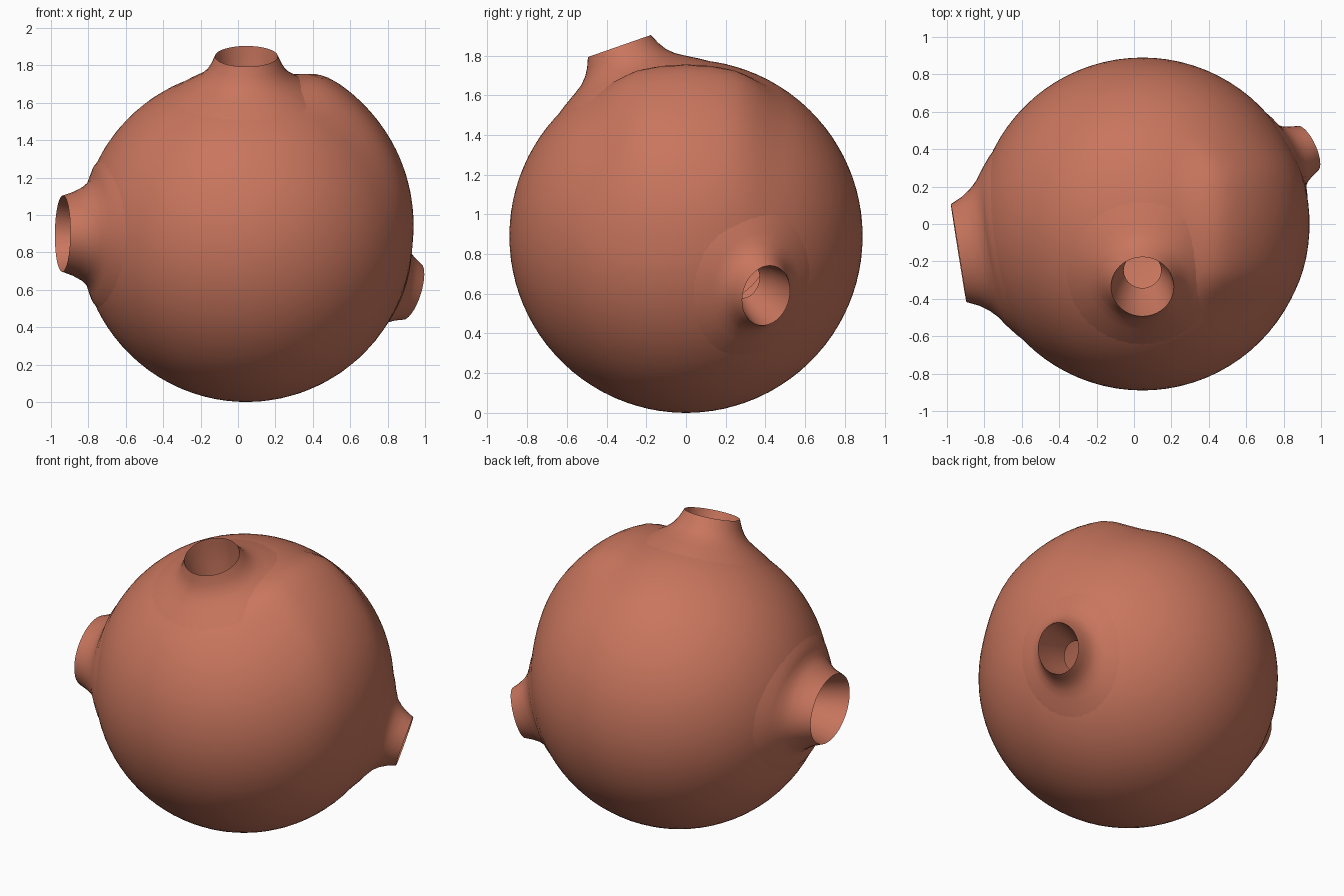
import bpy, bmesh, math
from mathutils import Vector

cube = bpy.data.objects.get("Cube")
if cube:
    bpy.data.objects.remove(cube, do_unlink=True)

CENTRE = Vector((0.045, 0, 0.89))
RADIUS = 0.89
SEGMENTS = 40

clay = bpy.data.materials.new("terracotta")
clay.use_nodes = True
clay.diffuse_color = (0.58, 0.18, 0.11, 1)
clay.node_tree.nodes["Principled BSDF"].inputs["Base Color"].default_value = clay.diffuse_color


def finish(bm, name):
    mesh = bpy.data.meshes.new(name)
    bm.to_mesh(mesh)
    bm.free()
    obj = bpy.data.objects.new(name, mesh)
    bpy.context.collection.objects.link(obj)
    mesh.materials.append(clay)
    bpy.ops.object.select_all(action='DESELECT')
    obj.select_set(True)
    bpy.context.view_layer.objects.active = obj
    bpy.ops.object.shade_smooth_by_angle(angle=math.radians(60))
    return obj


def smooth(low, high, value):
    t = min(max((value - low) / (high - low), 0), 1)
    return t * t * (3 - 2 * t)


def frame(direction):
    axis = Vector(direction).normalized()
    side = Vector((0, 0, 1)).cross(axis).normalized()
    return side, axis.cross(side), axis


# Each spout: axis, profile of (radius, distance from centre), side and upright stretch
small = [(0.43, 0.775), (0.36, 0.822), (0.3, 0.858), (0.25, 0.89), (0.215, 0.925),
         (0.19, 0.965), (0.168, 1.015), (0.16, 0.97), (0.14, 0.87), (0.1, 0.75)]
wide = [(0.56, 0.68), (0.48, 0.757), (0.42, 0.805), (0.37, 0.84), (0.33, 0.88),
        (0.295, 0.93), (0.265, 0.995), (0.25, 0.95), (0.22, 0.86), (0.17, 0.74)]
spouts = {
    "top_spout": ((0, -0.335, 0.957), small, 1.0, 1.0),
    "right_spout": ((-0.98, -0.155, 0.01), wide, 1.0, 0.77),
    "left_spout": ((0.885, 0.405, -0.3), small, 0.78, 0.94),
}


# Round body, swollen on its upper left shoulder
bm = bmesh.new()
bmesh.ops.create_icosphere(bm, subdivisions=5, radius=RADIUS)
for v in bm.verts:
    angle = math.degrees(math.atan2(v.co.x, v.co.z))
    swell = smooth(13, 27, angle) * min(max((92 - angle) / 60, 0), 1)
    swell *= 1 - smooth(0.22, 0.5, abs(v.co.y))
    v.co *= 1 + 0.068 * swell

# Open the body beneath each spout
for direction, profile, wide_scale, tall_scale in spouts.values():
    side, up, axis = frame(direction)
    limit = 1.15 * profile[6][0]
    holes = []
    for f in bm.faces:
        c = f.calc_center_median()
        reach = math.hypot(c.dot(side) / wide_scale, c.dot(up) / tall_scale)
        if c.dot(axis) > 0 and reach < limit:
            holes.append(f)
    bmesh.ops.delete(bm, geom=holes, context='FACES')
bmesh.ops.translate(bm, verts=bm.verts, vec=CENTRE)
finish(bm, "body")

# Flared spouts with a thin lip and a tapering bore
for name, (direction, profile, wide_scale, tall_scale) in spouts.items():
    side, up, axis = frame(direction)
    bm = bmesh.new()
    rings = []
    for r, d in profile:
        ring = []
        for i in range(SEGMENTS):
            a = math.tau * i / SEGMENTS
            # Follow the sphere where the stretched collar is narrower
            x, y = r * wide_scale * math.cos(a), r * tall_scale * math.sin(a)
            lift = math.sqrt(RADIUS**2 - x * x - y * y) - math.sqrt(RADIUS**2 - r * r)
            h = d + lift * smooth(profile[4][0], profile[1][0], r)
            ring.append(bm.verts.new(CENTRE + side * x + up * y + axis * h))
        rings.append(ring)
    for low, high in zip(rings, rings[1:]):
        for i in range(SEGMENTS):
            j = (i + 1) % SEGMENTS
            bm.faces.new((low[i], low[j], high[j], high[i]))
    finish(bm, name)
